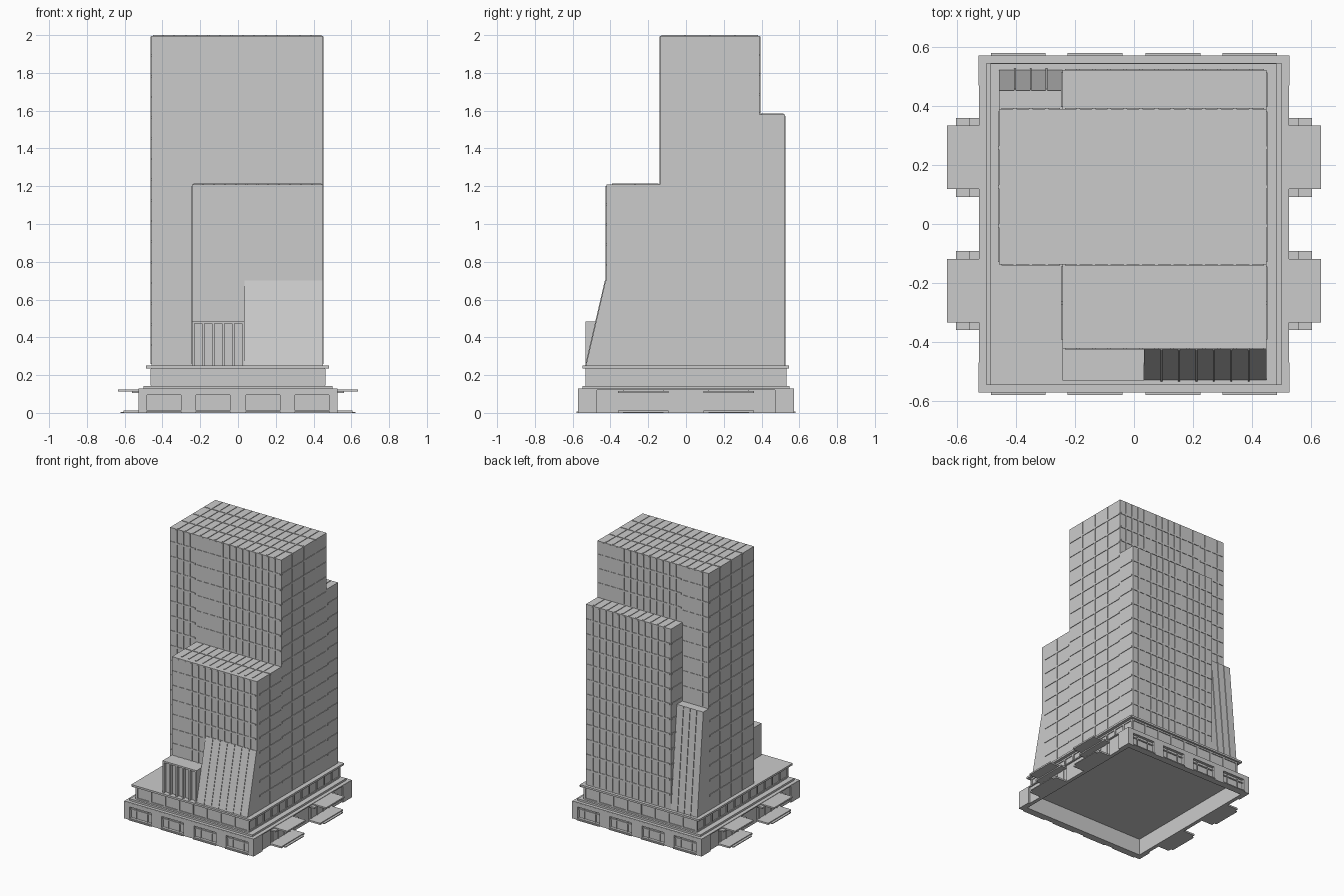
import bpy, bmesh
from mathutils import Vector

if "Cube" in bpy.data.objects:
    bpy.data.objects.remove(bpy.data.objects["Cube"])


def finish(name, bm):
    bmesh.ops.recalc_face_normals(bm, faces=bm.faces)
    me = bpy.data.meshes.new(name)
    bm.to_mesh(me)
    bm.free()
    ob = bpy.data.objects.new(name, me)
    bpy.context.collection.objects.link(ob)
    return ob


def boxes(name, spans):
    """One object from boxes given as (x0, x1, y0, y1, z0, z1)."""
    bm = bmesh.new()
    for x0, x1, y0, y1, z0, z1 in spans:
        geo = bmesh.ops.create_cube(bm, size=1)["verts"]
        c = Vector((x0 + x1, y0 + y1, z0 + z1)) / 2
        s = Vector((x1 - x0, y1 - y0, z1 - z0))
        for v in geo:
            v.co = c + Vector(a * b for a, b in zip(v.co, s))
    return finish(name, bm)


def prisms(name, items):
    """Extrude (y, z) profiles along x; items are (profile, x0, x1)."""
    bm = bmesh.new()
    for prof, x0, x1 in items:
        f = bm.faces.new([bm.verts.new((x0, y, z)) for y, z in prof])
        ext = bmesh.ops.extrude_face_region(bm, geom=[f], use_keep_orig=True)["geom"]
        for v in ext:
            if isinstance(v, bmesh.types.BMVert):
                v.co.x = x1
    return finish(name, bm)


def grid(name, axis, plane, side, u, v, nu, nv, w=0.012, p=0.004, ends=False):
    """Raised mullion grid on a face; u, v are the spans of the two other axes."""
    e = 0 if ends else 1
    inset = 0 if ends else 0.008
    lo, hi = sorted((plane - side * 0.004, plane + side * p))
    spans = []

    def add(us, vs):
        parts = [us, vs]
        parts.insert(axis, (lo, hi))
        spans.append([c for pair in parts for c in pair])

    for i in range(e, nu + 1 - e):
        c = u[0] + (u[1] - u[0]) * i / nu
        add((c - w / 2, c + w / 2), (v[0] + inset, v[1] - inset))
    for i in range(e, nv + 1 - e):
        c = v[0] + (v[1] - v[0]) * i / nv
        add((u[0] + inset, u[1] - inset), (c - w / 2, c + w / 2))
    boxes(name, spans)


# hollow street-level walls
boxes("base_inner_walls", [(-.51, .51, s * .54 - .012, s * .54 + .012, 0, .125) for s in (-1, 1)]
      + [(s * .5 - .01, s * .5 + .01, -.54, .54, 0, .125) for s in (-1, 1)])

# front and back street facade: piers, lintel, sills and window frames
bays = [-.393, -.132, .132, .393]
edges = [-.528] + [b + s * .09 for b in bays for s in (-1, 1)] + [.528]
facade, frames, sills = [], [], []
for s in (-1, 1):
    y0, y1 = sorted((s * .545, s * .572))
    facade += [(edges[i], edges[i + 1], y0, y1, 0, .125) for i in range(0, 10, 2)]
    for b in bays:
        facade += [(b - .09, b + .09, y0, y1, .095, .125), (b - .09, b + .09, y0, y1, 0, .012)]
        sills.append((b - .093, b + .093, *sorted((s * .56, s * .58)), 0, .007))
        f0, f1 = sorted((s * .55, s * .559))
        frames += [(b + k * .045 - .003, b + k * .045 + .003, f0, f1, .012, .095) for k in (-1, 1)]
        frames.append((b - .09, b + .09, f0, f1, .07, .077))
boxes("street_facade", facade)
boxes("street_window_frames", frames)
boxes("street_window_sills", sills)

# side walls with stepped piers around the entrances
side, doors, steps, canopies = [], [], [], []
for s in (-1, 1):
    for t in (-1, 1):
        side.append((*sorted((s * .5, s * .528)), *sorted((t * .47, t * .572)), 0, .125))
        side.append((*sorted((s * .5, s * .517)), *sorted((t * .36, t * .47)), 0, .125))
        c = t * .2265
        side.append((*sorted((s * .5, s * .515)), c - .135, c + .135, .108, .125))
        doors += [(*sorted((s * .505, s * .515)), c + k - .004, c + k + .004, .01, .108)
                  for k in (-.1, -.035, .035, .1)]
        steps.append((*sorted((s * .5, s * .622)), c - .108, c + .108, 0, .006))
        steps.append((*sorted((s * .5, s * .605)), c - .134, c + .134, 0, .012))
        canopies.append((*sorted((s * .5, s * .635)), c - .108, c + .108, .114, .125))
        canopies.append((*sorted((s * .5, s * .56)), c - .134, c + .134, .106, .117))
    side.append((*sorted((s * .5, s * .517)), -.09, .09, 0, .125))
boxes("side_piers", side)
boxes("entrance_door_frames", doors)
boxes("entrance_steps", steps)
boxes("entrance_canopies", canopies)

# podium tier and its two ledges
boxes("base_roof", [(-.527, .527, -.571, .571, .12, .128)])
boxes("lower_ledge", [(-.5, .5, -.547, .547, .126, .142)])
boxes("podium", [(-.455, .455, -.525, .525, .14, .237)])
boxes("upper_ledge", [(-.487, .483, -.547, .545, .236, .25)])
for s, n in ((-1, "front"), (1, "back")):
    grid("podium_bays_" + n, 1, s * .525, s, (-.455, .455), (.146, .232), 8, 1, .014, .006, True)
for s, n in ((-1, "left"), (1, "right")):
    grid("podium_bays_" + n, 0, s * .455, s, (-.525, .525), (.146, .232), 12, 1, .014, .006, True)

# tower volumes
L, M, R = -.458, -.243, .449
Z = .25
boxes("main_tower", [(L, R, -.137, .39, Z, 1.996)])
boxes("front_block", [(M, R, -.422, -.137, Z, 1.21)])
boxes("back_block", [(M, R, .39, .523, Z, 1.58)])

# mullion grids on the tower walls
grid("tower_front_left_grid", 1, -.137, -1, (L, M), (Z, 2), 4, 16)
grid("tower_front_grid", 1, -.137, -1, (M, R), (1.21, 2), 13, 7)
grid("tower_back_left_grid", 1, .39, 1, (L, M), (1.0, 2), 4, 9)
grid("tower_back_grid", 1, .39, 1, (M, R), (1.58, 2), 13, 4)
grid("tower_left_grid", 0, L, -1, (-.137, .39), (Z, 2), 4, 16)
grid("tower_right_grid", 0, R, 1, (-.137, .39), (Z, 2), 4, 16)
grid("front_block_grid", 1, -.422, -1, (M, R), (Z, 1.21), 13, 9)
grid("back_block_grid", 1, .523, 1, (M, R), (Z, 1.58), 13, 12)
for x, s, n in ((M, -1, "left"), (R, 1, "right")):
    grid("front_block_%s_grid" % n, 0, x, s, (-.4, -.137), (Z, 1.21), 2, 9)
    grid("back_block_%s_grid" % n, 0, x, s, (.39, .523), (Z, 1.58), 1, 12)

# roof grids
grid("tower_roof_grid", 2, 1.996, 1, (L, R), (-.137, .39), 15, 4, .009)
grid("front_roof_grid", 2, 1.21, 1, (M, R), (-.40, -.137), 12, 2, .009)
grid("back_roof_grid", 2, 1.58, 1, (M, R), (.39, .523), 12, 1, .009)

# low front annex with deep vertical fins
x0, x1 = M, .034
boxes("front_annex", [(x0, x1, -.51, -.42, Z, .485)])
boxes("front_annex_fins", [(x0 + (x1 - x0 - .012) * i / 5, x0 + (x1 - x0 - .012) * i / 5 + .012,
                            -.532, -.5, Z, .485) for i in range(6)]
      + [(x0, x1, -.532, -.5, .473, .485)])

# sloped glass screens at the front right and back left
prisms("front_sloped_screen", [([(-.42, Z), (-.53, Z), (-.426, .70), (-.42, .70)], .034, R)])
prisms("front_screen_ribs", [([(-.525, Z), (-.534, Z), (-.43, .70), (-.42, .70)], x - .003, x + .003)
                             for x in [.034 + (R - .034) * i / 7 for i in range(1, 7)]])
prisms("back_sloped_screen", [([(.39, Z), (.523, Z), (.453, 1.0), (.39, 1.0)], L, M)])
prisms("back_screen_ribs", [([(.518, Z), (.528, Z), (.458, 1.0), (.448, 1.0)], x - .003, x + .003)
                            for x in [L + (M - L) * i / 4 for i in range(1, 4)]])
